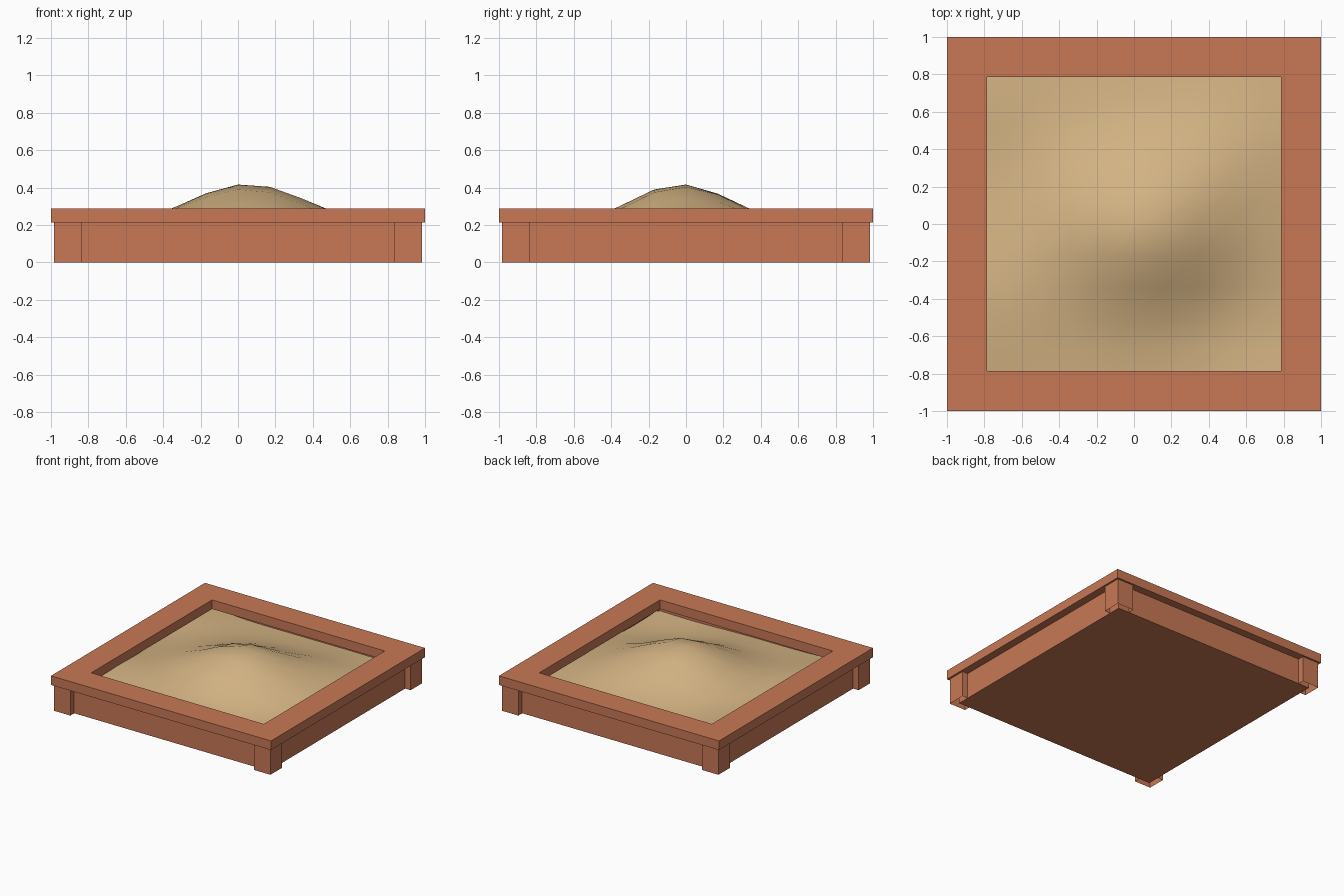
import bpy, bmesh, math

if "Cube" in bpy.data.objects:
    bpy.data.objects.remove(bpy.data.objects["Cube"])


def material(name, rgb):
    m = bpy.data.materials.new(name)
    m.diffuse_color = (*rgb, 1)
    m.use_nodes = True
    m.node_tree.nodes["Principled BSDF"].inputs["Base Color"].default_value = m.diffuse_color
    return m


wood = material("terracotta wood", (0.58, 0.19, 0.093))
sand_mat = material("tan sand", (0.66, 0.455, 0.23))


def finish(bm, name, mat):
    bmesh.ops.recalc_face_normals(bm, faces=bm.faces)
    me = bpy.data.meshes.new(name)
    bm.to_mesh(me)
    bm.free()
    me.materials.append(mat)
    ob = bpy.data.objects.new(name, me)
    bpy.context.collection.objects.link(ob)
    return ob


def square_loft(name, rings, mat, closed=False, caps=(), centre=(0, 0)):
    """Joins square rings given as (half width, z); caps lists the rings to fill."""
    bm = bmesh.new()
    cx, cy = centre
    loops = [[bm.verts.new((cx + sx * h, cy + sy * h, z))
              for sx, sy in ((-1, -1), (1, -1), (1, 1), (-1, 1))] for h, z in rings]
    pairs = list(zip(loops, loops[1:]))
    if closed:
        pairs.append((loops[-1], loops[0]))
    for a, b in pairs:
        for i in range(4):
            j = (i + 1) % 4
            bm.faces.new((a[i], a[j], b[j], b[i]))
    for c in caps:
        bm.faces.new(loops[c])
    return finish(bm, name, mat)


# Tub: walls and floor in one piece
square_loft("box_walls_and_floor",
            [(0.85, 0.03), (0.85, 0.215), (0.935, 0.215), (0.935, 0.0)],
            wood, caps=(0, 3))

# Flat seat rim around the top
square_loft("seat_rim", [(0.785, 0.213), (0.785, 0.288), (1.0, 0.288), (1.0, 0.213)],
            wood, closed=True)

# Corner posts, open underneath
for sx, xn in ((-1, "left"), (1, "right")):
    for sy, yn in ((-1, "front"), (1, "back")):
        square_loft(f"{yn}_{xn}_post", [(0.075, 0.0), (0.075, 0.213)], wood,
                    centre=(sx * 0.91, sy * 0.91))


# Sand: a coarse grid shaped by a few soft mounds and dips
def bump(x, y, cx, cy, rx, ry, amp):
    return amp * math.exp(-((x - cx) / rx) ** 2 - ((y - cy) / ry) ** 2)


def sand_height(x, y):
    return (0.165
            + bump(x, y, 0.05, -0.03, 0.47, 0.42, 0.255)   # main heap
            + bump(x, y, 0.50, 0.38, 0.28, 0.28, 0.05)     # ridge to back right
            + bump(x, y, -0.80, -0.45, 0.35, 0.35, 0.05)   # front left drift
            + bump(x, y, -0.80, 0.65, 0.25, 0.25, 0.03)    # back left drift
            + bump(x, y, 0.50, -0.50, 0.35, 0.30, -0.04))  # front right hollow


bm = bmesh.new()
bmesh.ops.create_grid(bm, x_segments=10, y_segments=10, size=0.85)
for v in bm.verts:
    v.co.z = sand_height(v.co.x, v.co.y)
for f in bm.faces:
    f.smooth = True
finish(bm, "sand", sand_mat)
